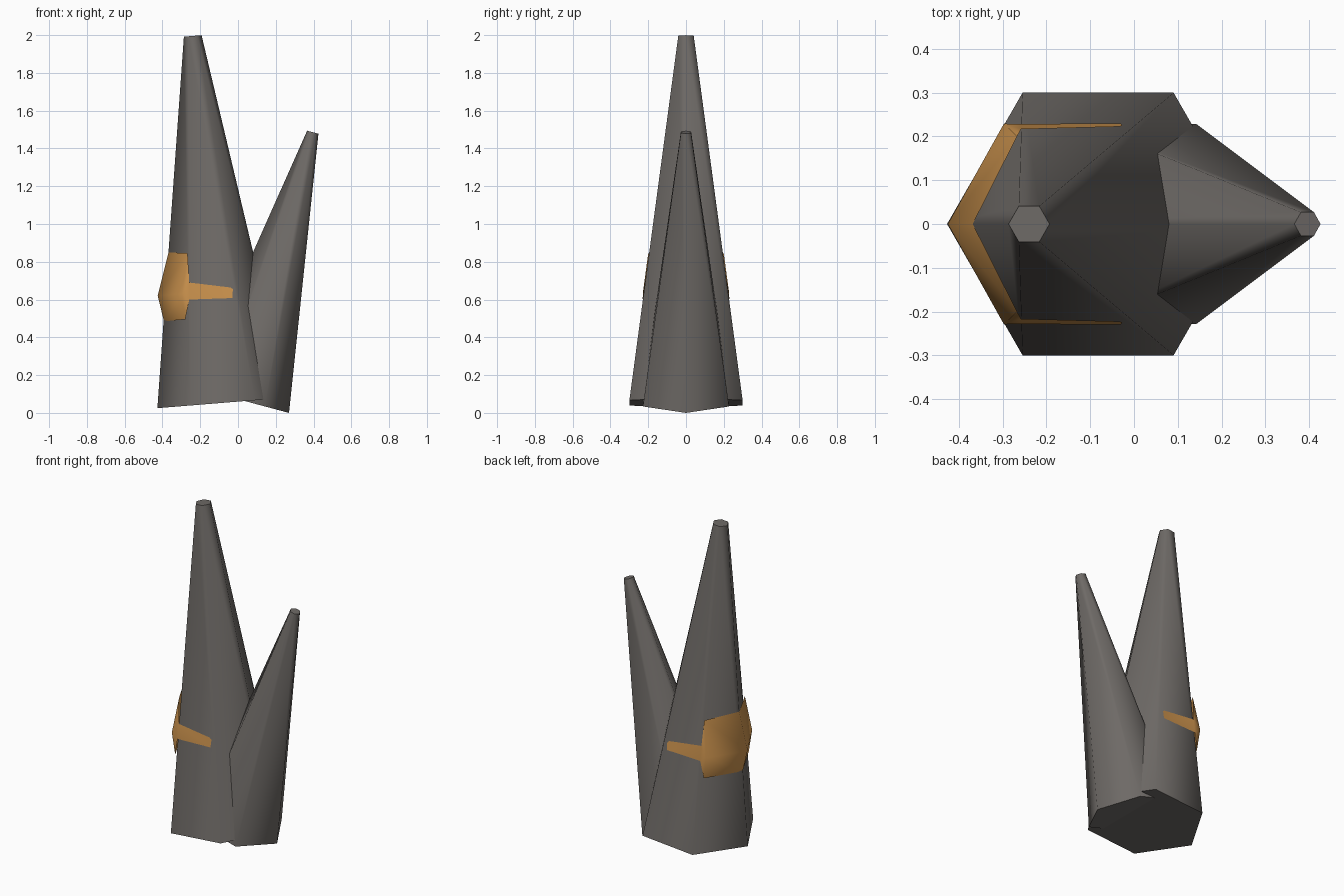
import bpy, bmesh, math
from mathutils import Matrix, Vector

cube = bpy.data.objects.get("Cube")
if cube:
    bpy.data.objects.remove(cube)


def material(name, color):
    mat = bpy.data.materials.new(name)
    mat.use_nodes = True
    mat.diffuse_color = (*color, 1)
    bsdf = next(n for n in mat.node_tree.nodes if n.type == 'BSDF_PRINCIPLED')
    bsdf.inputs["Base Color"].default_value = (*color, 1)
    return mat


def finish(name, bm, mat):
    bmesh.ops.recalc_face_normals(bm, faces=bm.faces)
    mesh = bpy.data.meshes.new(name)
    bm.to_mesh(mesh)
    bm.free()
    mesh.materials.append(mat)
    obj = bpy.data.objects.new(name, mesh)
    bpy.context.collection.objects.link(obj)
    bpy.ops.object.select_all(action='DESELECT')
    obj.select_set(True)
    bpy.context.view_layer.objects.active = obj
    bpy.ops.object.shade_smooth_by_angle(angle=math.radians(70))
    return obj


def spike(name, base, tilt, length, r_base, r_tip, mat):
    """Six-sided tapered spike with a corner on the x axis, leaning in x."""
    bm = bmesh.new()
    place = (Matrix.Translation(base) @ Matrix.Rotation(tilt, 4, 'Y')
             @ Matrix.Translation((0, 0, length / 2))
             @ Matrix.Rotation(math.pi / 2, 4, 'Z'))
    bmesh.ops.create_cone(bm, cap_ends=True, segments=6, radius1=r_base,
                          radius2=r_tip, depth=length, matrix=place)
    return finish(name, bm, mat)


stone = material("dark grey stone", (0.155, 0.143, 0.133))
gold = material("warm gold", (0.60, 0.29, 0.075))

# Two leaning spikes
BASE, TILT, LENGTH = Vector((-0.082, 0, 0.053)), -0.081, 1.949
R_BASE, R_TIP = 0.346, 0.047
spike("tall_spike", BASE, TILT, LENGTH, R_BASE, R_TIP, stone)
spike("short_spike", (0.016, 0, 0.068), math.radians(15), 1.468, 0.263, 0.031, stone)


def on_side(x, z, lift=0.003):
    """Point just outside the tall spike's flat side."""
    axis = Vector((math.sin(TILT), 0, math.cos(TILT)))
    t = (Vector((x, 0, z)) - BASE).dot(axis) / LENGTH
    radius = R_BASE + (R_TIP - R_BASE) * t
    return (x, radius * math.cos(math.pi / 6) + lift, z)


# Ridged gold clasp wrapping the corner, with a tapering strap on each side
bm = bmesh.new()
for side in (1, -1):
    def vert(p):
        return bm.verts.new((p[0], p[1] * side, p[2]))

    nose = [vert(p) for p in ((-0.392, 0, 0.485), (-0.425, 0, 0.62), (-0.368, 0, 0.85))]
    low, tip, high = [vert(p) for p in ((-0.279, 0.222, 0.495), (-0.297, 0.229, 0.63),
                                        (-0.267, 0.200, 0.845))]
    strap = [vert(on_side(x, z)) for x, z in ((-0.258, 0.60), (-0.03, 0.608),
                                              (-0.027, 0.655), (-0.04, 0.664),
                                              (-0.258, 0.69))]
    for face in ((nose[0], nose[1], tip, low), (nose[1], nose[2], high, tip),
                 (low, tip, strap[0]), (tip, strap[-1], strap[0]),
                 (tip, high, strap[-1]), strap):
        bm.faces.new(face)
bmesh.ops.remove_doubles(bm, verts=bm.verts, dist=0.0001)
finish("gold_clasp", bm, gold)
